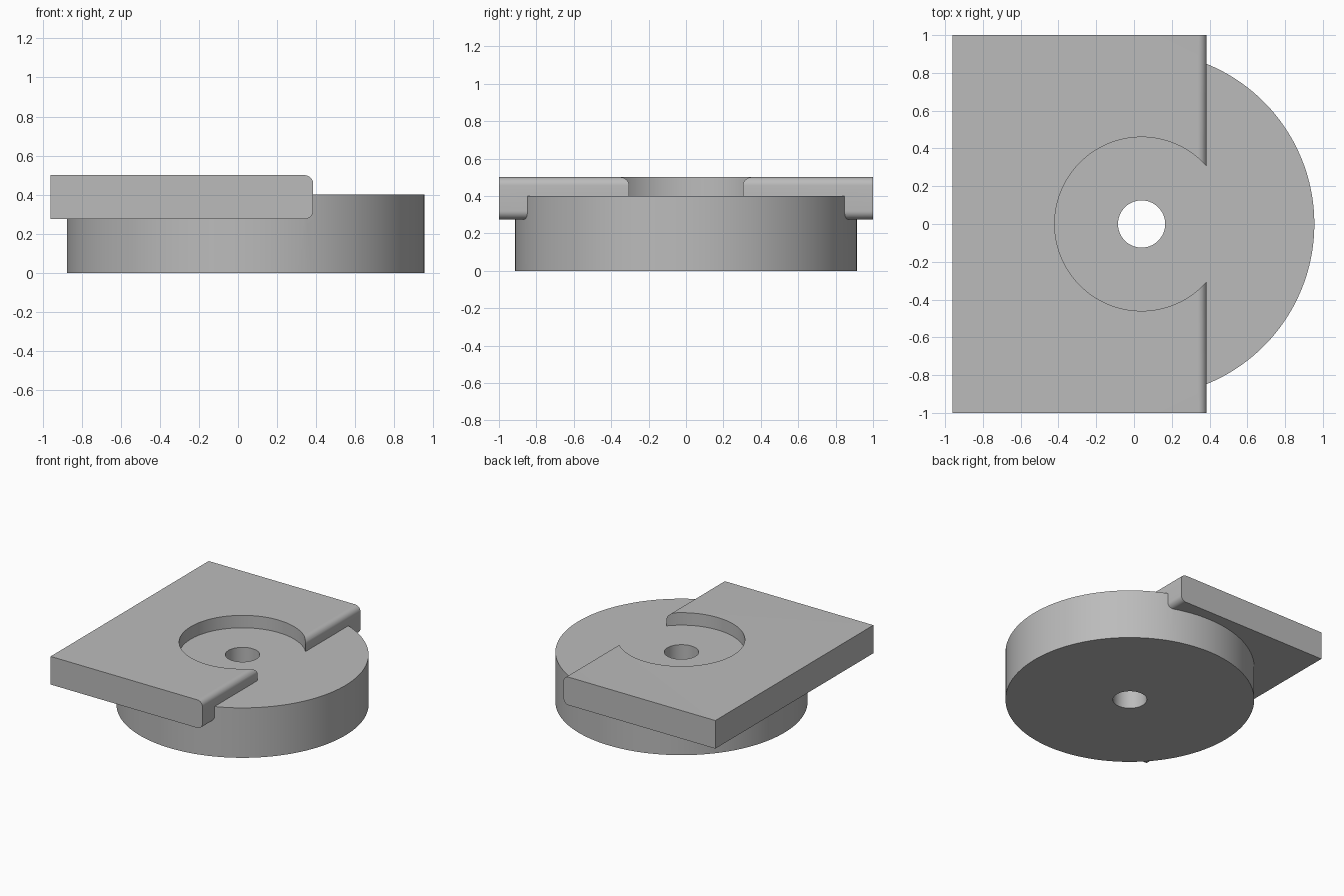
import bpy
import bmesh
import math

cube = bpy.data.objects.get("Cube")
if cube:
    bpy.data.objects.remove(cube, do_unlink=True)

AXIS_X = 0.04      # shared axis of disc, recess and bore
DISC_TOP = 0.40
PLATE_LOW, PLATE_TOP = 0.275, 0.50
PLATE_BACK, PLATE_EDGE = -0.96, 0.385

grey = bpy.data.materials.new("plain grey")
grey.use_nodes = True
COLOUR = (0.5, 0.5, 0.5, 1)
grey.diffuse_color = COLOUR
grey.node_tree.nodes["Principled BSDF"].inputs["Base Color"].default_value = COLOUR


def add_object(name, bm):
    bmesh.ops.recalc_face_normals(bm, faces=bm.faces)
    mesh = bpy.data.meshes.new(name)
    bm.to_mesh(mesh)
    bm.free()
    mesh.materials.append(grey)
    obj = bpy.data.objects.new(name, mesh)
    bpy.context.collection.objects.link(obj)
    return obj


def cylinder(name, radius, low, high, sides=128):
    bm = bmesh.new()
    bmesh.ops.create_cone(bm, cap_ends=True, segments=sides,
                          radius1=radius, radius2=radius, depth=high - low)
    bmesh.ops.translate(bm, verts=bm.verts, vec=(AXIS_X, 0, (low + high) / 2))
    return add_object(name, bm)


def combine(target, other, operation):
    """Apply a boolean and discard the second solid."""
    mod = target.modifiers.new(operation.title(), "BOOLEAN")
    mod.operation, mod.solver, mod.object = operation, "EXACT", other
    bpy.ops.object.select_all(action="DESELECT")
    bpy.context.view_layer.objects.active = target
    target.select_set(True)
    bpy.ops.object.modifier_apply(modifier=mod.name)
    bpy.data.objects.remove(other, do_unlink=True)


# Rectangular plate with both long edges on the +x side rounded
bm = bmesh.new()
corners = [(PLATE_BACK, PLATE_LOW), (PLATE_EDGE, PLATE_LOW),
           (PLATE_EDGE, PLATE_TOP), (PLATE_BACK, PLATE_TOP)]
end = bm.faces.new([bm.verts.new((x, -1, z)) for x, z in corners])
sweep = bmesh.ops.extrude_face_region(bm, geom=[end], use_keep_orig=True)
moved = [v for v in sweep["geom"] if isinstance(v, bmesh.types.BMVert)]
bmesh.ops.translate(bm, verts=moved, vec=(0, 2, 0))
bmesh.ops.recalc_face_normals(bm, faces=bm.faces)
long_edges = [e for e in bm.edges
              if all(v.co.x > 0 for v in e.verts)
              and abs(e.verts[0].co.y - e.verts[1].co.y) > 1]
bmesh.ops.bevel(bm, geom=long_edges, offset=0.045, segments=8,
                profile=0.5, affect="EDGES")
plate = add_object("plate", bm)

# Open round recess through the plate, floored by the disc
combine(plate, cylinder("recess_cutter", 0.46, 0.1, 0.7), "DIFFERENCE")

# Round base merged with the plate, then bored through
body = cylinder("disc_with_plate", 0.915, 0, DISC_TOP)
combine(body, plate, "UNION")
combine(body, cylinder("bore_cutter", 0.125, -0.2, 0.8, 64), "DIFFERENCE")

bpy.ops.object.select_all(action="DESELECT")
body.select_set(True)
bpy.context.view_layer.objects.active = body
bpy.ops.object.shade_smooth_by_angle(angle=math.radians(30))
